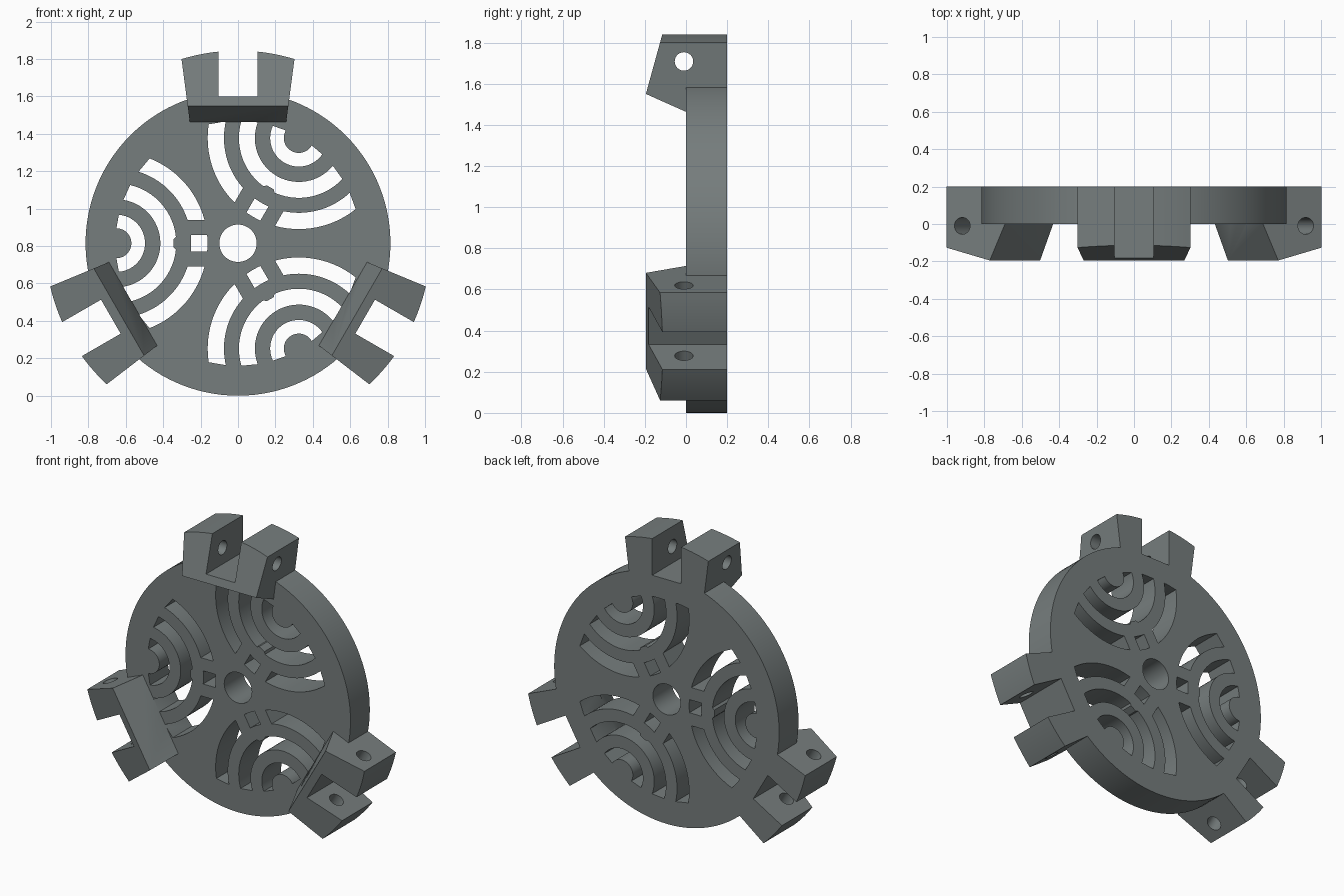
import bpy, bmesh, math
from mathutils import Matrix, Vector

if "Cube" in bpy.data.objects:
    bpy.data.objects.remove(bpy.data.objects["Cube"])

CZ = 0.815                      # height of the wheel centre
R_DISC, R_CLIP, R_EAR = 0.815, 0.655, 1.03
PATTERN_D = 0.65                # distance of each ring pattern from the centre

grey = bpy.data.materials.new("slate grey")
grey.diffuse_color = (0.18, 0.205, 0.205, 1)
grey.use_nodes = True
grey.node_tree.nodes["Principled BSDF"].inputs["Base Color"].default_value = grey.diffuse_color


def prism(bm, pts, to3d, depth, mat=Matrix()):
    """Extrude a 2D outline along a vector, adding it to a bmesh."""
    face = bm.faces.new([bm.verts.new(mat @ Vector(to3d(a, b))) for a, b in pts])
    ext = bmesh.ops.extrude_face_region(bm, geom=[face])["geom"]
    off = mat.to_3x3() @ Vector(depth)
    bmesh.ops.translate(bm, verts=[v for v in ext if isinstance(v, bmesh.types.BMVert)], vec=off)


def finish(name, bm):
    bmesh.ops.recalc_face_normals(bm, faces=bm.faces)
    me = bpy.data.meshes.new(name)
    bm.to_mesh(me)
    bm.free()
    me.materials.append(grey)
    ob = bpy.data.objects.new(name, me)
    bpy.context.collection.objects.link(ob)
    return ob


def boolean(ob, other, op):
    mod = ob.modifiers.new(op, "BOOLEAN")
    mod.operation, mod.solver, mod.object = op, "EXACT", other
    bpy.context.view_layer.objects.active = ob
    bpy.ops.object.modifier_apply(modifier=mod.name)
    bpy.data.objects.remove(other)


def front(y):
    return lambda a, b: (a, y, b)


def circle(r, n, ca=0, cb=0):
    return [(ca + r * math.cos(2 * math.pi * i / n), cb + r * math.sin(2 * math.pi * i / n)) for i in range(n)]


def turn(deg):
    """Rotate in the wheel plane about its centre."""
    return Matrix.Translation((0, 0, CZ)) @ Matrix.Rotation(math.radians(-deg), 4, "Y")


# wheel disc
bm = bmesh.new()
prism(bm, circle(R_DISC, 120), front(0), (0, 0.2, 0), turn(0))
wheel = finish("wheel", bm)


# ring openings: arcs around a point near the rim, ending at a clipping circle
def end_angle(r):
    c = (PATTERN_D ** 2 + r * r - R_CLIP ** 2) / (2 * PATTERN_D * r)
    return math.acos(max(-1, min(1, c)))


def arc(r, a0, a1, n=28):
    out = []
    for i in range(n + 1):
        a = a0 + (a1 - a0) * i / n
        out.append((PATTERN_D - r * math.cos(a), r * math.sin(a)))
    return out


def slot(r1, r2, f0, f1):
    return arc(r2, f0(r2), f1(r2)) + arc(r1, f1(r1), f0(r1))


inner_gap = lambda r: math.asin(0.043 / r)
outer_gap = lambda r: math.asin(0.125 / r)
neg = lambda f: (lambda r: -f(r))

bm = bmesh.new()
for deg in (60, 180, 300):
    slots = [slot(0.08, 0.153, neg(end_angle), end_angle),
             slot(0.235, 0.32, neg(end_angle), end_angle),
             slot(0.40, 0.487, outer_gap, end_angle),
             slot(0.40, 0.487, neg(end_angle), neg(outer_gap)),
             slot(0.40, 0.487, neg(inner_gap), inner_gap)]
    for s in slots:
        prism(bm, s, front(-0.1), (0, 0.4, 0), turn(deg))
# hub hole
prism(bm, circle(0.1, 48), front(-0.1), (0, 0.4, 0), turn(0))
boolean(wheel, finish("opening_cutter", bm), "DIFFERENCE")

# small lugs on the middle rings
bm = bmesh.new()
for deg in (60, 180, 300):
    a, b = PATTERN_D - 0.38, PATTERN_D - 0.305
    prism(bm, [(a, -0.045), (b - 0.025, -0.045), (b, -0.022), (b, 0.022), (b - 0.025, 0.045), (a, 0.045)],
          front(0), (0, 0.2, 0), turn(deg))
boolean(wheel, finish("ring_lugs", bm), "UNION")


# forked bracket: front outline trimmed by a side profile, with a pin hole
def bracket(deg):
    m = turn(deg)
    ang = math.atan2(0.985, 0.302)
    top = [(R_EAR * math.cos(ang + (math.pi - 2 * ang) * i / 24),
            R_EAR * math.sin(ang + (math.pi - 2 * ang) * i / 24)) for i in range(25)]
    bm = bmesh.new()
    prism(bm, [(0.254, 0.62)] + top + [(-0.254, 0.62)], front(-0.4), (0, 0.8, 0), m)
    ob = finish("bracket", bm)
    bm = bmesh.new()
    side = [(0.2, 0.648), (0.2, 1.05), (-0.11, 1.05), (-0.115, 1.025), (-0.195, 0.735), (0, 0.648)]
    prism(bm, side, lambda a, b: (-0.5, a, b), (1, 0, 0), m)
    boolean(ob, finish("side_trim", bm), "INTERSECT")
    bm = bmesh.new()
    prism(bm, circle(0.045, 32, -0.01, 0.893), lambda a, b: (-0.5, a, b), (1, 0, 0), m)
    boolean(ob, finish("pin_cutter", bm), "DIFFERENCE")
    return ob


for deg in (0, 120, 240):
    boolean(wheel, bracket(deg), "UNION")

# fork gaps
bm = bmesh.new()
for deg in (0, 120, 240):
    prism(bm, [(-0.105, 0.785), (0.105, 0.785), (0.105, 1.2), (-0.105, 1.2)],
          front(-0.4), (0, 0.8, 0), turn(deg))
boolean(wheel, finish("fork_cutter", bm), "DIFFERENCE")

wheel.name = "bracketed_wheel"
bpy.ops.object.select_all(action="DESELECT")
wheel.select_set(True)
bpy.context.view_layer.objects.active = wheel
bpy.ops.object.shade_smooth_by_angle(angle=math.radians(25))
